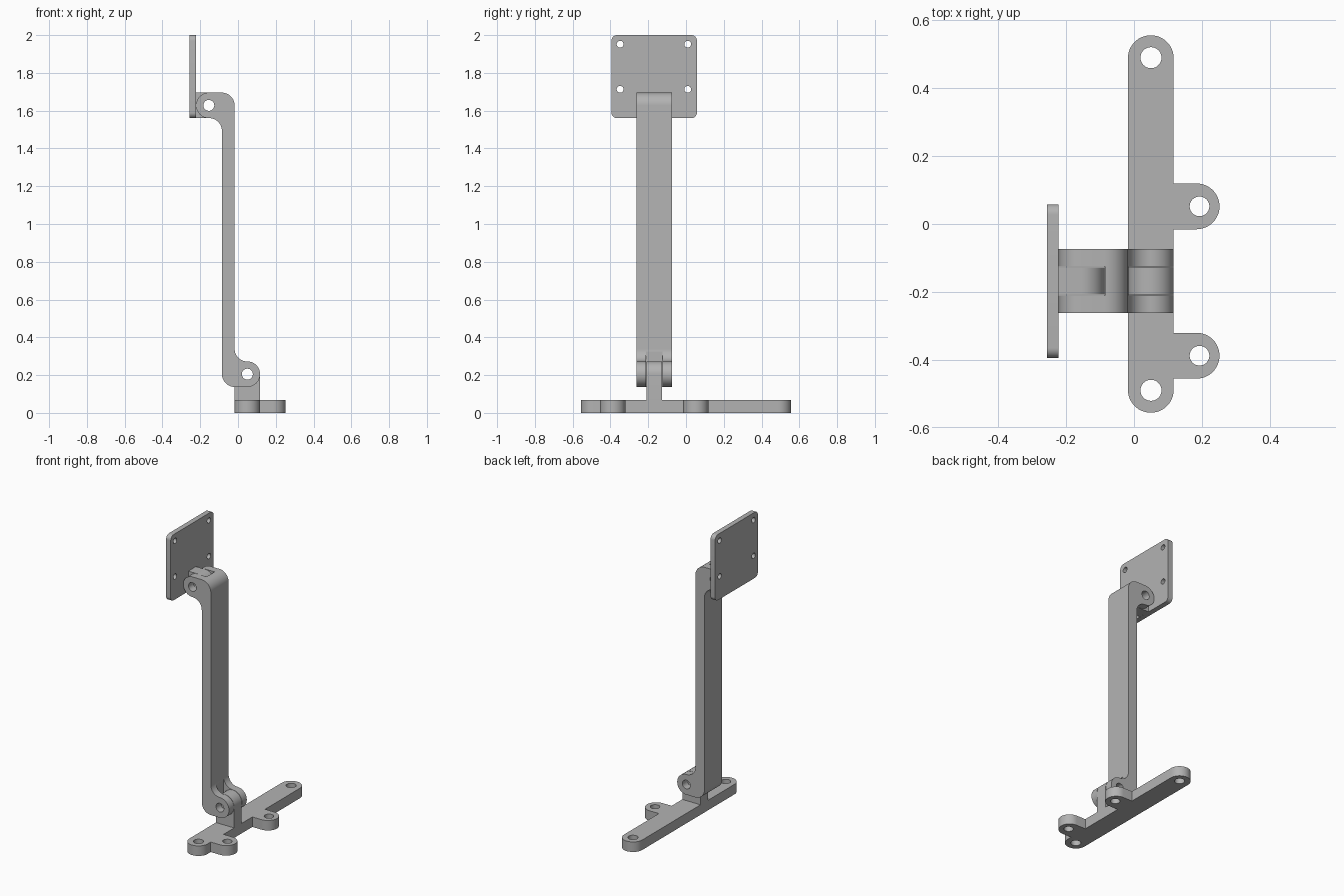
import bpy, bmesh
from math import radians, pi, sin, cos
from mathutils import Matrix, Vector

if "Cube" in bpy.data.objects:
    bpy.data.objects.remove(bpy.data.objects["Cube"])

grey = bpy.data.materials.new("plain grey")
grey.use_nodes = True
grey.diffuse_color = (0.45, 0.45, 0.45, 1)
grey.node_tree.nodes["Principled BSDF"].inputs["Base Color"].default_value = grey.diffuse_color

# Drawing planes: sketch x, sketch y and depth mapped to the model axes
FLAT = Matrix.Identity(4)
SIDE = Matrix.Rotation(radians(90), 4, "X")
FACE = Matrix(((0, 0, 1, 0), (1, 0, 0, 0), (0, 1, 0, 0), (0, 0, 0, 1)))

R = 0.0675          # knuckle and corner radius
MID = -0.168        # centre line of the arm in y
ARM = 0.188         # arm width
SLOT = 0.085        # fork slot width


def rounded(corners, steps=12):
    """Outline from (x, y, radius) corners, each filleted."""
    out = []
    for i, (x, y, r) in enumerate(corners):
        p = Vector((x, y))
        a = (Vector(corners[i - 1][:2]) - p).normalized()
        b = (Vector(corners[(i + 1) % len(corners)][:2]) - p).normalized()
        if r == 0:
            out.append(p)
            continue
        centre = p + (a + b) * r    # all corners are square
        for k in range(steps + 1):
            t = k / steps * pi / 2
            out.append(centre - b * r * cos(t) - a * r * sin(t))
    return out


def circle(x, y, r, steps=40):
    return [Vector((x + r * cos(2 * pi * k / steps), y + r * sin(2 * pi * k / steps)))
            for k in range(steps)]


def bake(obj):
    """Replace the object's data with its evaluated mesh."""
    deps = bpy.context.evaluated_depsgraph_get()
    return bpy.data.meshes.new_from_object(obj.evaluated_get(deps))


def finish(obj):
    obj.data.materials.clear()
    obj.data.materials.append(grey)
    obj.data.shade_smooth()
    obj.data.set_sharp_from_angle(angle=radians(30))


def slab(name, outline, holes, depth, plane, centre):
    """Extruded outline with round holes."""
    curve = bpy.data.curves.new(name, "CURVE")
    curve.dimensions = "2D"
    curve.fill_mode = "BOTH"
    curve.extrude = depth / 2
    for loop in [outline] + [circle(*h) for h in holes]:
        spline = curve.splines.new("POLY")
        spline.points.add(len(loop) - 1)
        for point, co in zip(spline.points, loop):
            point.co = (co.x, co.y, 0, 1)
        spline.use_cyclic_u = True
    temp = bpy.data.objects.new(name + " sketch", curve)
    bpy.context.collection.objects.link(temp)
    mesh = bake(temp)
    bpy.data.objects.remove(temp)
    mesh.transform(Matrix.Translation(centre) @ plane)
    bm = bmesh.new()
    bm.from_mesh(mesh)
    bmesh.ops.remove_doubles(bm, verts=bm.verts, dist=1e-5)
    bmesh.ops.recalc_face_normals(bm, faces=bm.faces)
    bm.to_mesh(mesh)
    bm.free()
    obj = bpy.data.objects.new(name, mesh)
    bpy.context.collection.objects.link(obj)
    finish(obj)
    return obj


def cut_box(obj, low, high):
    """Remove a box from the object."""
    low, high = Vector(low), Vector(high)
    bpy.ops.mesh.primitive_cube_add(size=1, location=(low + high) / 2)
    cutter = bpy.context.object
    cutter.scale = high - low
    cutter.hide_render = True
    mod = obj.modifiers.new("slot", "BOOLEAN")
    mod.operation = "DIFFERENCE"
    mod.solver = "EXACT"
    mod.object = cutter
    mesh = bake(obj)
    obj.modifiers.clear()
    obj.data = mesh
    bpy.data.objects.remove(cutter)
    finish(obj)


# Base strip with rounded ends and two side ears
LEFT, RIGHT, EAR, END = -0.018, 0.117, 0.252, 0.556
base = [(LEFT, -END, R), (RIGHT, -END, R)]
holes = [(0.05, s * 0.49, 0.031) for s in (-1, 1)]
for y in (-0.388, 0.052):
    base += [(RIGHT, y - R, 0), (EAR, y - R, R), (EAR, y + R, R), (RIGHT, y + R, 0)]
    holes.append((0.193, y, 0.029))
base += [(RIGHT, END, R), (LEFT, END, R)]
slab("base_strip", rounded(base), holes, 0.067, FLAT, (0, 0, 0.0335))

# Upright lug on the base
LOW, HIGH = 0.205, 1.628      # pivot heights
PIVOT, TIP = 0.0495, -0.1545  # pivot x positions
slab("base_lug",
     rounded([(LEFT, 0.067, 0), (RIGHT, 0.067, 0),
              (RIGHT, LOW + R, R), (LEFT, LOW + R, R)]),
     [(PIVOT, LOW, 0.029)], SLOT - 0.005, SIDE, (0, MID, 0))

# Arm with a forked hook at each end
BACK, FRONT = -0.222, -0.085
arm = slab("arm",
           rounded([(FRONT, LOW - R, R), (RIGHT, LOW - R, R),
                    (RIGHT, LOW + R, R), (LEFT, LOW + R, R - 0.001),
                    (LEFT, HIGH + R, R), (BACK, HIGH + R, R),
                    (BACK, HIGH - R, R), (FRONT, HIGH - R, R)]),
           [(PIVOT, LOW, 0.029), (TIP, HIGH, 0.029)], ARM, SIDE, (0, MID, 0))
y0, y1 = MID - SLOT / 2, MID + SLOT / 2
cut_box(arm, (LEFT, y0, 0.05), (0.2, y1, 0.325))
cut_box(arm, (-0.3, y0, 1.51), (FRONT, y1, 1.8))

# Mounting plate and its lug
PY0, PY1, PZ0 = -0.395, 0.058, 1.56
slab("mounting_plate",
     rounded([(PY0, PZ0, 0.03), (PY1, PZ0, 0.03), (PY1, 2, 0.03), (PY0, 2, 0.03)], 8),
     [(y, z, 0.018) for y in (-0.349, 0.009) for z in (1.713, 1.952)],
     0.034, FACE, (BACK - 0.017, 0, 0))
slab("plate_lug",
     rounded([(BACK, HIGH - R, 0), (FRONT - 0.002, HIGH - R, R),
              (FRONT - 0.002, HIGH + R, R), (BACK, HIGH + R, 0)]),
     [(TIP, HIGH, 0.029)], SLOT - 0.005, SIDE, (0, MID, 0))
